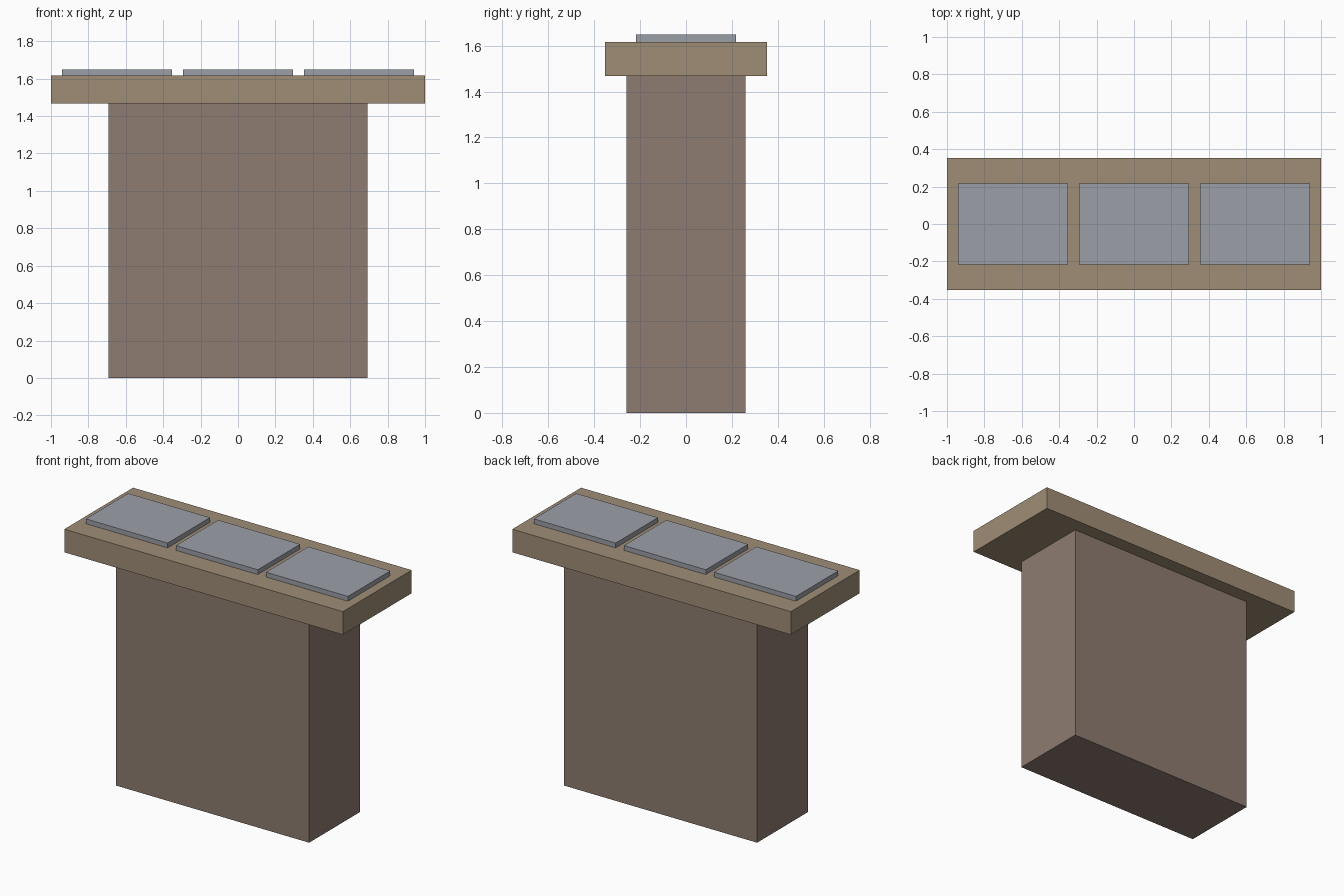
import bpy

if "Cube" in bpy.data.objects:
    bpy.data.objects.remove(bpy.data.objects["Cube"])


def material(name, color):
    mat = bpy.data.materials.new(name)
    mat.diffuse_color = (*color, 1)
    mat.use_nodes = True
    mat.node_tree.nodes["Principled BSDF"].inputs["Base Color"].default_value = mat.diffuse_color
    return mat


def box(name, size, x, z_bottom, mat):
    bpy.ops.mesh.primitive_cube_add(size=1, location=(x, 0, z_bottom + size[2] / 2))
    obj = bpy.context.object
    obj.name = name
    obj.scale = size
    bpy.ops.object.transform_apply(location=False, rotation=False, scale=True)
    obj.data.materials.append(mat)
    return obj


brick = material("brown_masonry", (0.27, 0.20, 0.16))
stone = material("tan_stone", (0.35, 0.27, 0.18))
slate = material("grey_slate", (0.33, 0.35, 0.39))

# Chimney stack
box("stack", (1.386, 0.52, 1.467), 0, 0, brick)

# Overhanging cap
box("cap", (2.0, 0.705, 0.15), 0, 1.467, stone)

# Three thin plates on the cap
for i in range(3):
    box(f"top_plate_{i + 1}", (0.588, 0.434, 0.031), (i - 1) * 0.647, 1.617, slate)
